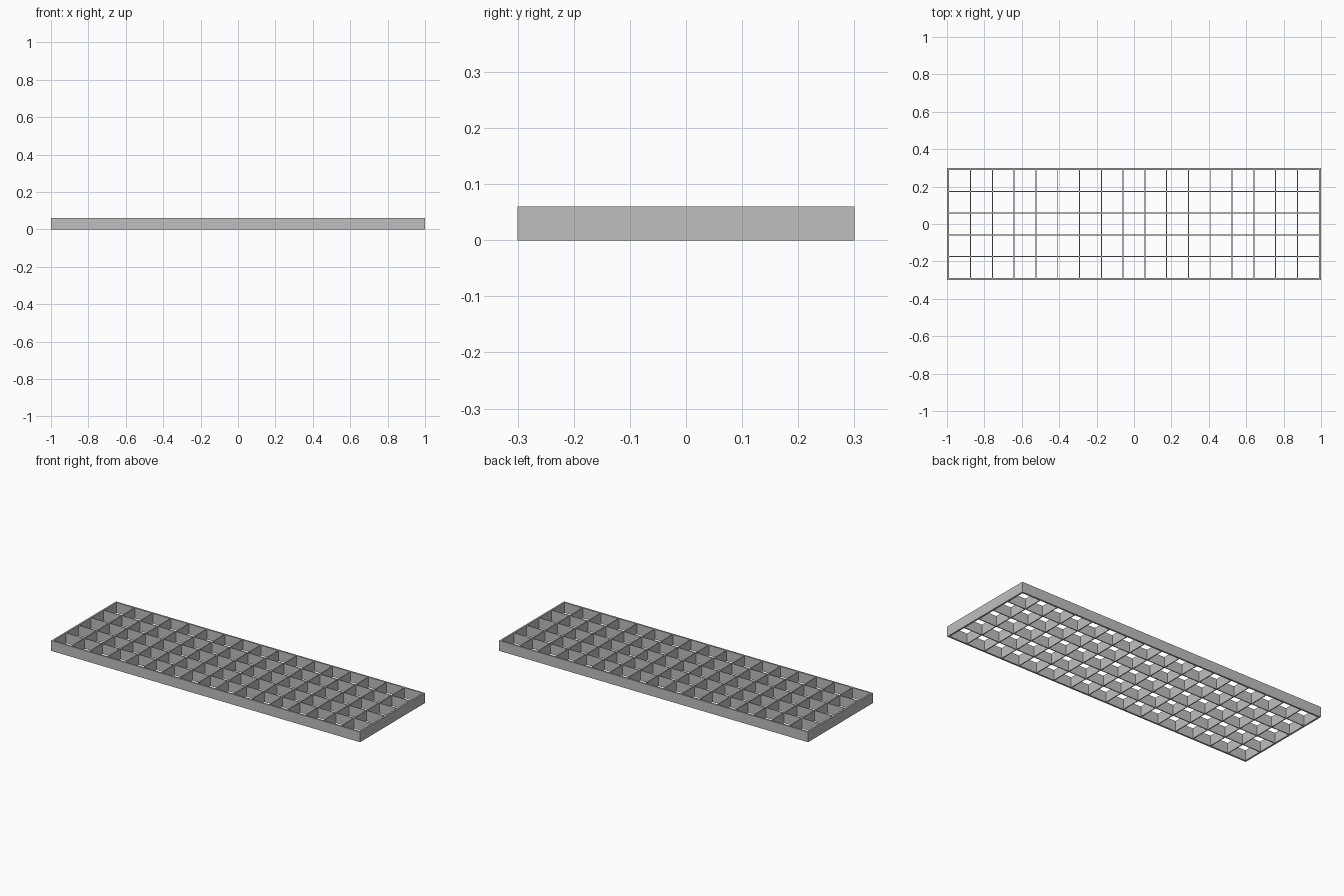
import bpy
import bmesh
from mathutils import Matrix, Vector

cube = bpy.data.objects.get("Cube")
if cube:
    bpy.data.objects.remove(cube, do_unlink=True)

LENGTH, WIDTH, HEIGHT = 2.0, 0.6, 0.06
RIM, BAR = 0.01, 0.005
COLUMNS, ROWS = 17, 5

steel = bpy.data.materials.new("grey_steel")
steel.use_nodes = True
colour = (0.52, 0.52, 0.52, 1)
steel.diffuse_color = colour
steel.node_tree.nodes["Principled BSDF"].inputs["Base Color"].default_value = colour


def make_object(name, bm):
    mesh = bpy.data.meshes.new(name)
    bm.to_mesh(mesh)
    bm.free()
    mesh.materials.append(steel)
    obj = bpy.data.objects.new(name, mesh)
    bpy.context.collection.objects.link(obj)


def add_box(bm, centre, size):
    matrix = Matrix.Translation(Vector(centre)) @ Matrix.Diagonal((*size, 1))
    bmesh.ops.create_cube(bm, size=1, matrix=matrix)


inner_length = LENGTH - 2 * RIM
inner_width = WIDTH - 2 * RIM
mid = HEIGHT / 2

# Outer frame: two long rails and two end rails
bm = bmesh.new()
for side in (-1, 1):
    add_box(bm, (0, side * (WIDTH - RIM) / 2, mid), (LENGTH, RIM, HEIGHT))
    add_box(bm, (side * (LENGTH - RIM) / 2, 0, mid), (RIM, inner_width, HEIGHT))
make_object("outer_frame", bm)

# Thin bars running across the width
bm = bmesh.new()
for i in range(1, COLUMNS):
    x = inner_length * (i / COLUMNS - 0.5)
    add_box(bm, (x, 0, mid), (BAR, inner_width, HEIGHT))
make_object("cross_bars", bm)

# Thin bars running along the length
bm = bmesh.new()
for i in range(1, ROWS):
    y = inner_width * (i / ROWS - 0.5)
    add_box(bm, (0, y, mid), (inner_length, BAR, HEIGHT))
make_object("long_bars", bm)
